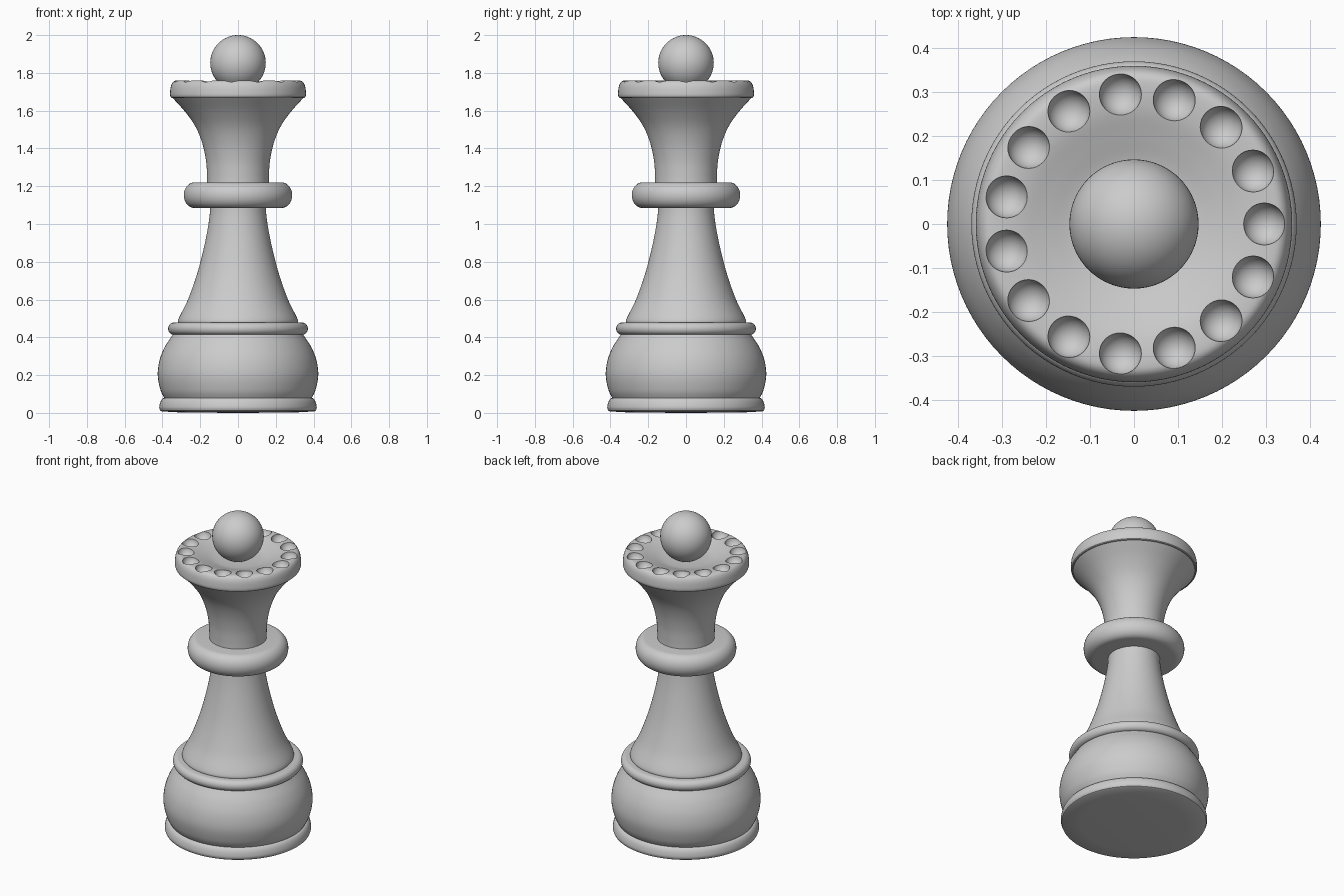
import bpy, bmesh
from math import sin, cos, pi, radians
from mathutils import Vector

cube = bpy.data.objects.get("Cube")
if cube:
    bpy.data.objects.remove(cube, do_unlink=True)

SEGMENTS = 96

grey = bpy.data.materials.new("plain grey")
grey.use_nodes = True
GREY = (0.6, 0.6, 0.6, 1)
grey.diffuse_color = GREY
grey.node_tree.nodes["Principled BSDF"].inputs["Base Color"].default_value = GREY


def smooth_path(points, steps=8):
    """Catmull-Rom curve through (radius, height) points."""
    p = [Vector(q) for q in points]
    p = [2 * p[0] - p[1]] + p + [2 * p[-1] - p[-2]]
    path = []
    for a, b, c, d in zip(p, p[1:], p[2:], p[3:]):
        for i in range(steps):
            t = i / steps
            path.append(0.5 * (2 * b + (c - a) * t + (2 * a - 5 * b + 4 * c - d) * t * t
                               + (3 * b - a - 3 * c + d) * t ** 3))
    return [tuple(v) for v in path] + [tuple(points[-1])]


def rounded_edge(radius, low, high, bulge):
    """Half-ellipse edge of a disc, from bottom to top."""
    mid, half = (low + high) / 2, (high - low) / 2
    angles = [-pi / 2 + pi * i / 16 for i in range(17)]
    return [(radius - bulge + bulge * cos(a), mid + half * sin(a)) for a in angles]


def finish(obj):
    if not obj.data.materials:
        obj.data.materials.append(grey)
    bpy.ops.object.select_all(action="DESELECT")
    obj.select_set(True)
    bpy.context.view_layer.objects.active = obj
    bpy.ops.object.shade_smooth_by_angle(angle=radians(35))
    return obj


def lathe(name, profile):
    """Closed solid turned around z; the profile runs from bottom to top."""
    bm = bmesh.new()
    rings = []
    for r, z in profile:
        if r < 1e-5:
            rings.append([bm.verts.new((0, 0, z))] * SEGMENTS)
        else:
            rings.append([bm.verts.new((r * cos(2 * pi * i / SEGMENTS),
                                        r * sin(2 * pi * i / SEGMENTS), z))
                          for i in range(SEGMENTS)])
    for low, high in zip(rings, rings[1:]):
        for i in range(SEGMENTS):
            j = (i + 1) % SEGMENTS
            corners = dict.fromkeys((low[i], low[j], high[j], high[i]))
            bm.faces.new(list(corners))
    for ring, flip in ((rings[0], True), (rings[-1], False)):
        if ring[0] is not ring[1]:
            bm.faces.new(ring[::-1] if flip else ring)
    mesh = bpy.data.meshes.new(name)
    bm.to_mesh(mesh)
    bm.free()
    obj = bpy.data.objects.new(name, mesh)
    bpy.context.collection.objects.link(obj)
    return finish(obj)


# Foot, bulb and the ring above it
lathe("foot", [(0, 0), (0.3, 0.002), (0.405, 0.008)] + smooth_path(
    [(0.412, 0.012), (0.417, 0.03), (0.41, 0.06), (0.395, 0.078), (0.37, 0.08)], 5))
lathe("bulb", smooth_path([(0.385, 0.07), (0.41, 0.12), (0.425, 0.2), (0.415, 0.28),
                           (0.387, 0.35), (0.345, 0.415)]))
lathe("base_ring", rounded_edge(0.37, 0.414, 0.478, 0.03))

# Flared stem with its collar
lathe("stem", smooth_path([(0.316, 0.47), (0.314, 0.5), (0.265, 0.6), (0.214, 0.745),
                           (0.175, 0.9), (0.152, 1.03), (0.146, 1.12)]))
lathe("collar", rounded_edge(0.287, 1.085, 1.22, 0.055))
lathe("neck", smooth_path([(0.164, 1.18), (0.164, 1.26), (0.17, 1.34), (0.19, 1.43),
                           (0.225, 1.515), (0.28, 1.594), (0.353, 1.675)]))

# Crown rim with a dished top
crown = lathe("crown", [(0, 1.668), (0.352, 1.668)] + smooth_path(
    [(0.357, 1.672), (0.36, 1.69), (0.355, 1.73), (0.341, 1.754), (0.315, 1.76),
     (0.26, 1.754), (0.2, 1.735), (0.14, 1.716), (0.08, 1.71)], 5) + [(0, 1.71)])

# Scoops cut around the rim
bpy.ops.object.select_all(action="DESELECT")
bm = bmesh.new()
SCOOPS = 15
for k in range(SCOOPS):
    a = 2 * pi * k / SCOOPS
    scoop = bmesh.ops.create_uvsphere(bm, u_segments=32, v_segments=20, radius=0.048)
    bmesh.ops.translate(bm, verts=scoop["verts"], vec=(0.296 * cos(a), 0.296 * sin(a), 1.762))
mesh = bpy.data.meshes.new("scoop_cutter")
bm.to_mesh(mesh)
bm.free()
mesh.materials.append(grey)
cutter = bpy.data.objects.new("scoop_cutter", mesh)
bpy.context.collection.objects.link(cutter)
cut = crown.modifiers.new("scoops", "BOOLEAN")
cut.operation, cut.solver, cut.object = "DIFFERENCE", "EXACT", cutter
bpy.context.view_layer.objects.active = crown
bpy.ops.object.modifier_apply(modifier=cut.name)
bpy.data.objects.remove(cutter, do_unlink=True)
finish(crown)

# Ball finial
bpy.ops.mesh.primitive_uv_sphere_add(segments=64, ring_count=32, radius=0.147,
                                     location=(0, 0, 1.853))
ball = bpy.context.object
ball.name = "ball_finial"
finish(ball)
